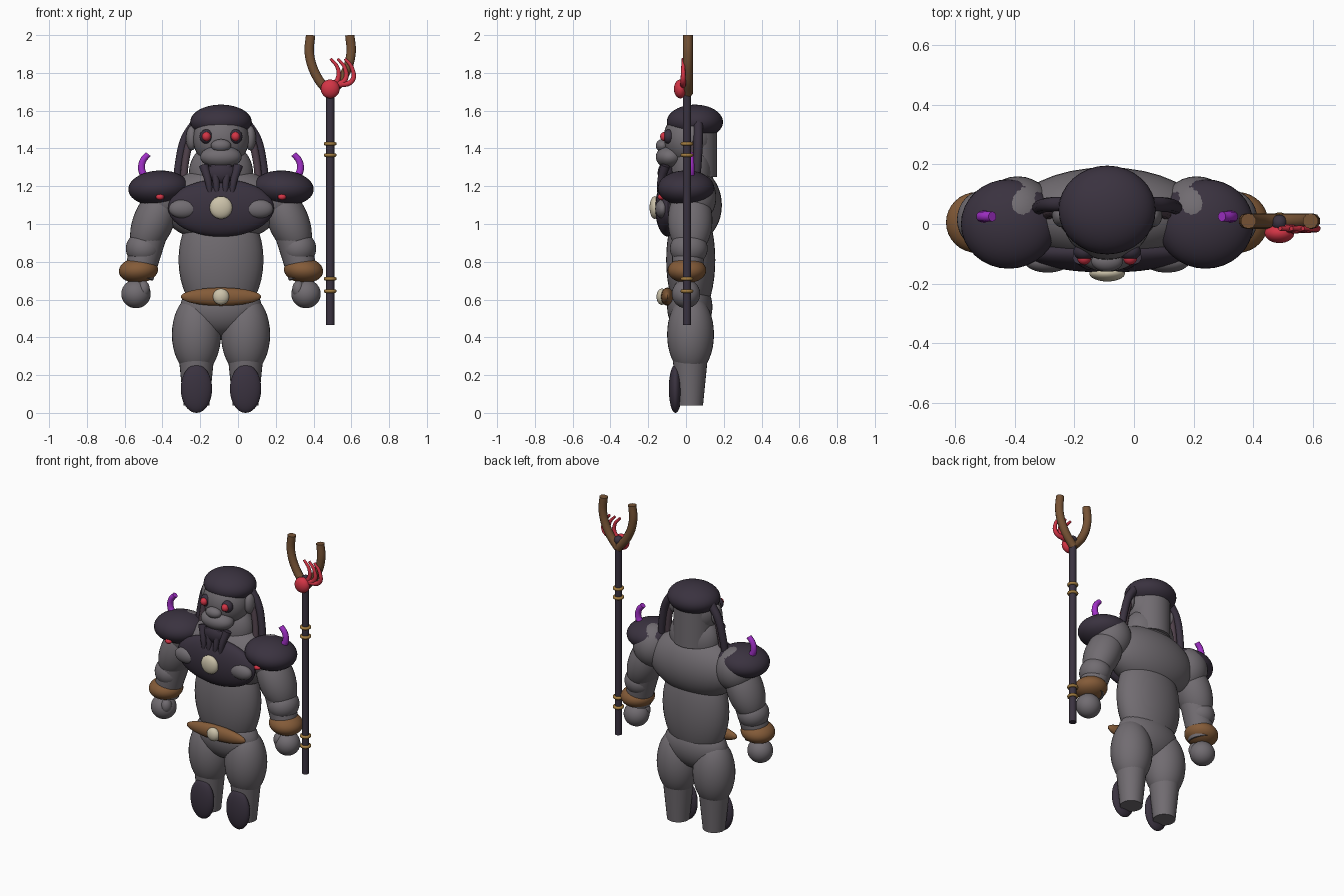
import bpy, math
from mathutils import Vector

cube = bpy.data.objects.get("Cube")
if cube:
    bpy.data.objects.remove(cube, do_unlink=True)


def material(name, r, g, b):
    m = bpy.data.materials.new(name)
    m.use_nodes = True
    m.diffuse_color = (r, g, b, 1)
    bsdf = next(n for n in m.node_tree.nodes if n.type == 'BSDF_PRINCIPLED')
    bsdf.inputs["Base Color"].default_value = (r, g, b, 1)
    return m


SKIN = material("grey skin", .165, .15, .165)
DARK = material("dark violet", .042, .032, .05)
LEATHER = material("brown leather", .23, .105, .04)
WOOD = material("brown wood", .18, .085, .035)
RED = material("red", .65, .035, .06)
GOLD = material("gold", .36, .2, .05)
BONE = material("cream bone", .6, .54, .4)
PURPLE = material("purple", .36, .03, .58)
MAUVE = material("mauve hair", .08, .053, .07)
BODY_X = -.09


def finish(name, mat):
    ob = bpy.context.object
    ob.name = name
    ob.data.materials.append(mat)
    bpy.ops.object.shade_smooth_by_angle(angle=math.radians(40))
    return ob


def ball(name, loc, radii, mat, tilt=0, pitch=0):
    bpy.ops.mesh.primitive_uv_sphere_add(segments=32, ring_count=20, location=loc,
                                         rotation=(pitch, tilt, 0))
    bpy.context.object.scale = radii
    bpy.ops.object.transform_apply(location=False, rotation=False, scale=True)
    return finish(name, mat)


def rod(name, start, end, r1, r2, mat):
    a, b = Vector(start), Vector(end)
    bpy.ops.mesh.primitive_cone_add(vertices=28, radius1=r1, radius2=r2,
                                    depth=(b - a).length, location=(a + b) / 2)
    bpy.context.object.rotation_euler = (b - a).to_track_quat('Z', 'Y').to_euler()
    return finish(name, mat)


def tube(name, points, radius, mat, tip=1.0):
    cu = bpy.data.curves.new(name, 'CURVE')
    cu.dimensions = '3D'
    cu.bevel_depth = radius
    cu.bevel_resolution = 3
    cu.use_fill_caps = True
    sp = cu.splines.new('BEZIER')
    sp.bezier_points.add(len(points) - 1)
    for i, (bp, p) in enumerate(zip(sp.bezier_points, points)):
        bp.co = p
        bp.handle_left_type = bp.handle_right_type = 'AUTO'
        bp.radius = 1 + (tip - 1) * i / (len(points) - 1)
    ob = bpy.data.objects.new(name, cu)
    bpy.context.collection.objects.link(ob)
    bpy.ops.object.select_all(action='DESELECT')
    ob.select_set(True)
    bpy.context.view_layer.objects.active = ob
    bpy.ops.object.convert(target='MESH')
    return finish(name, mat)


# Torso
ball("chest", (BODY_X, .03, 1.1), (.32, .16, .2), SKIN)
ball("belly", (BODY_X, .025, .81), (.225, .13, .33), SKIN)
ball("pelvis", (BODY_X, .02, .56), (.215, .12, .15), SKIN)
ball("neck", (BODY_X, .035, 1.27), (.17, .11, .17), SKIN)
ball("chest_plate", (BODY_X, -.095, 1.085), (.28, .068, .152), DARK)
ball("medallion", (BODY_X, -.165, 1.087), (.06, .028, .06), BONE)
ball("belt", (BODY_X, -.098, .615), (.213, .035, .048), LEATHER)
ball("buckle", (BODY_X, -.128, .615), (.043, .028, .043), BONE)

# Head and face
rod("nape", (BODY_X, .04, 1.25), (BODY_X, .04, 1.52), .125, .125, SKIN)
ball("head", (BODY_X, .015, 1.45), (.148, .135, .15), SKIN)
ball("hair_cap", (BODY_X, .047, 1.54), (.163, .149, .092), DARK)
ball("muzzle", (BODY_X, -.085, 1.355), (.11, .075, .06), SKIN)
ball("nose", (BODY_X, -.125, 1.415), (.053, .035, .034), SKIN)
ball("beard", (BODY_X, -.105, 1.27), (.08, .045, .06), DARK)
for i, (dx, length) in enumerate([(-.065, .19), (-.025, .2), (.025, .2), (.065, .19)]):
    x = BODY_X + dx
    tube(f"beard_strand_{i + 1}", [(x * 1.0 + dx * .4, -.11, 1.31),
                                   (x, -.135, 1.31 - length * .5),
                                   (x - dx * .15, -.135, 1.31 - length)], .026, DARK, .4)

# Mirrored body parts
for side, s in (("right", -1), ("left", 1)):
    def at(dx, y, z):
        return (BODY_X + s * dx, y, z)

    def n(part):
        return f"{side}_{part}"

    ball(n("ear"), at(.155, .03, 1.455), (.03, .04, .065), SKIN)
    ball(n("eye_socket"), at(.077, -.092, 1.463), (.036, .03, .038), DARK)
    ball(n("eye"), at(.077, -.115, 1.463), (.023, .022, .024), RED)
    tube(n("braid"), [at(.14, .065, 1.53), at(.19, .065, 1.45), at(.22, .06, 1.33),
                      at(.235, .05, 1.2)], .026, DARK, .85)
    tube(n("inner_braid"), [at(.14, .05, 1.51), at(.17, .045, 1.42), at(.19, .04, 1.32),
                            at(.2, .03, 1.2)], .022, MAUVE, .85)
    ball(n("pectoral"), at(.2, -.125, 1.08), (.077, .038, .05), SKIN)

    # Arm and armour
    ball(n("shoulder"), at(.3, .035, 1.14), (.125, .125, .14), SKIN)
    ball(n("upper_arm"), at(.355, .022, 1.02), (.108, .118, .2), SKIN, tilt=-s * .4)
    rod(n("forearm"), at(.37, .02, .98), at(.435, .005, .72), .095, .078, SKIN)
    ball(n("elbow"), at(.41, .015, .87), (.094, .1, .09), SKIN)
    ball(n("cuff"), at(.437, .005, .755), (.104, .102, .067), LEATHER, tilt=s * .08)
    ball(n("hand"), at(.45, 0, .63), (.078, .075, .076), SKIN)
    ball(n("thumb"), at(.41, -.03, .655), (.033, .035, .045), SKIN)
    ball(n("shoulder_pad"), at(.33, 0, 1.19), (.161, .15, .093), DARK, tilt=s * .06)
    ball(n("pad_gem"), at(.323, -.132, 1.143), (.022, .018, .016), RED)
    tube(n("pad_horn"), [at(.405, .025, 1.25), at(.42, .025, 1.29), at(.413, .025, 1.335),
                         at(.385, .025, 1.37)], .021, PURPLE, .8)

    # Leg
    ball(n("thigh"), at(.13, .024, .415), (.13, .124, .215), SKIN)
    rod(n("shin"), at(.13, .022, .04), at(.13, .022, .34), .068, .098, SKIN)
    ball(n("foot"), at(.13, -.056, .128), (.083, .035, .128), DARK)

# Staff
SX, SY = .488, .005
rod("staff_shaft", (SX, SY, .465), (SX, SY, 1.74), .022, .022, DARK)
ball("staff_tip", (SX, SY, 1.74), (.026, .026, .026), DARK)
for i, z in enumerate((.645, .71, 1.365, 1.425)):
    bpy.ops.mesh.primitive_torus_add(location=(SX, SY, z), major_radius=.024, minor_radius=.01,
                                     major_segments=28, minor_segments=10)
    finish(f"staff_ring_{i + 1}", GOLD)
for side, s in (("right", -1), ("left", 1)):
    tube(f"{side}_fork_prong", [(SX, .01, 1.69), (SX + s * .07, .01, 1.78),
                                (SX + s * .11, .01, 1.9), (SX + s * .104, .01, 2.0)],
         .026, WOOD)
ball("staff_orb", (SX, -.03, 1.715), (.05, .034, .05), RED)
for i in range(3):
    x = SX + .038 * i
    tube(f"orb_claw_{i + 1}", [(SX + .015 + .01 * i, -.015, 1.735),
                               (x + .04, -.015, 1.765 - .003 * i),
                               (x + .04, -.015, 1.825), (x + .002, -.015, 1.875)],
         .017, RED, .45)
